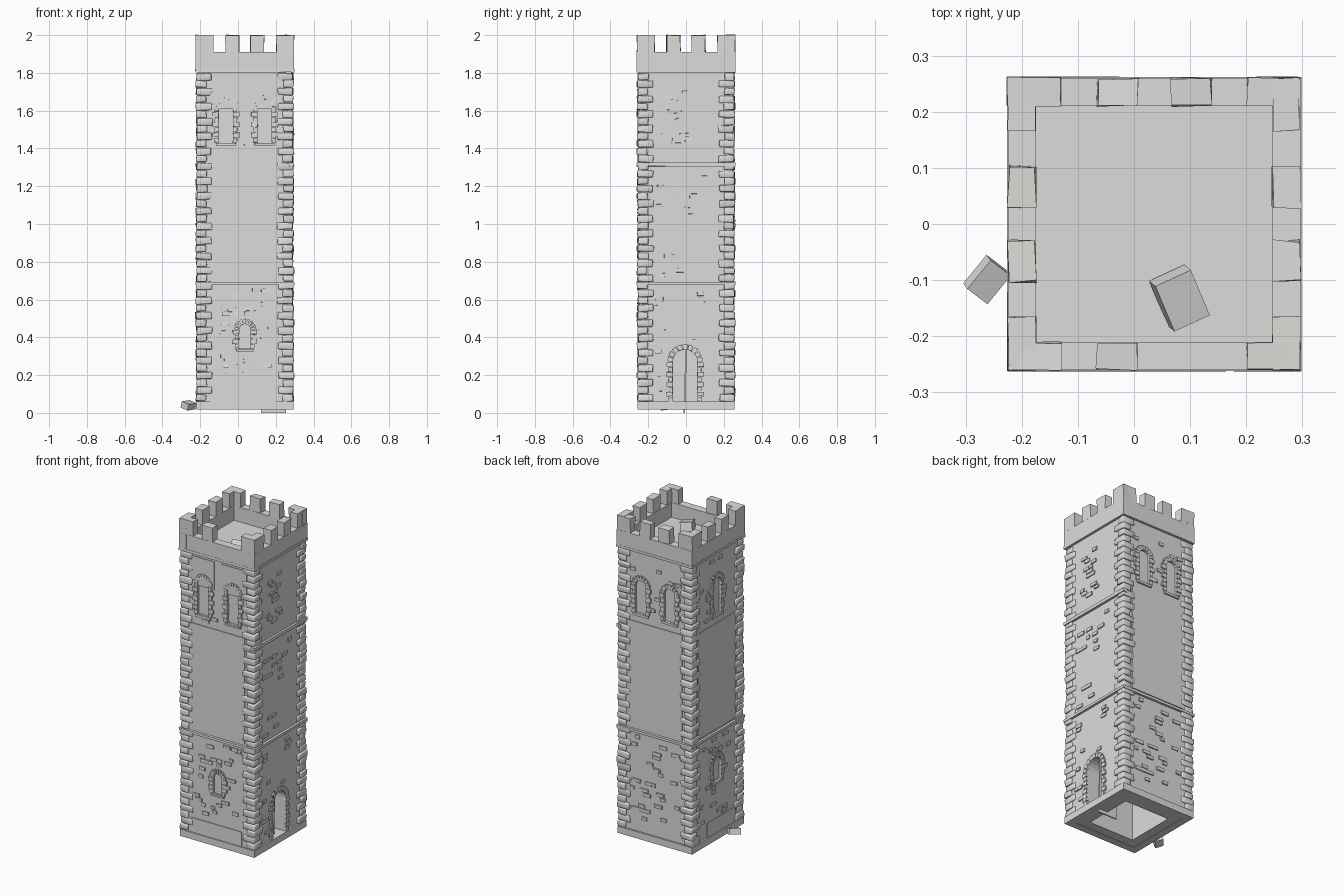
import bpy, bmesh, math, random
from mathutils import Matrix, Vector

if "Cube" in bpy.data.objects:
    bpy.data.objects.remove(bpy.data.objects["Cube"])

random.seed(7)
CX = 0.036          # tower axis
R = 0.247           # half width of the wall
FRONT, RIGHT, BACK, LEFT = range(4)

stone = bpy.data.materials.new("pale stone")
stone.diffuse_color = (0.72, 0.72, 0.70, 1)
stone.use_nodes = True
stone.node_tree.nodes["Principled BSDF"].inputs["Base Color"].default_value = stone.diffuse_color


def side(k):
    """Frame of one tower side: u along the side, -y outward."""
    return Matrix.Translation((CX, 0, 0)) @ Matrix.Rotation(k * math.pi / 2, 4, 'Z')


def block(bm, k, u, r, z, w, d, h, jit=0.0, tilt=0.0):
    """Stone block centred at u, distance r from the axis, height z."""
    m = (side(k) @ Matrix.Translation((u, -r, z)) @ Matrix.Rotation(tilt, 4, 'Y')
         @ Matrix.Diagonal((w, d, h, 1)))
    verts = bmesh.ops.create_cube(bm, size=1, matrix=m)['verts']
    for v in verts:
        v.co += Vector([random.uniform(-jit, jit) for _ in range(3)])


def arch(bm, k, u, z0, z1, w, r0, r1):
    """Round-headed prism between distances r0 and r1."""
    rad = w / 2
    pts = [(u - rad, z0), (u + rad, z0)]
    pts += [(u + rad * math.cos(a * math.pi / 10), z1 - rad + rad * math.sin(a * math.pi / 10))
            for a in range(11)]
    m = side(k)
    a = [bm.verts.new(m @ Vector((p[0], -r0, p[1]))) for p in pts]
    b = [bm.verts.new(m @ Vector((p[0], -r1, p[1]))) for p in pts]
    n = len(pts)
    bm.faces.new(a)
    bm.faces.new(b[::-1])
    for i in range(n):
        bm.faces.new((a[i], b[i], b[(i + 1) % n], a[(i + 1) % n]))


def surround(bm, k, u, z0, z1, w, sill=True):
    """Jamb stones, arch stones and a sill around an opening."""
    rad, spring = w / 2, z1 - w / 2
    n = max(2, round((spring - z0) / 0.028))
    step = (spring - z0) / n
    for i in range(n):
        for s in (-1, 1):
            bw = 0.034 if i % 2 else 0.022
            block(bm, k, u + s * (rad + bw / 2), R, z0 + step * (i + .5), bw, .018, step * .88, .0015)
    n = 9
    for i in range(n):
        a = math.pi * (i + .5) / n
        c = rad + .014
        block(bm, k, u + c * math.cos(a), R, spring + c * math.sin(a),
              .028, .018, math.pi * c / n * .85, .0012, -a)
    if sill:
        block(bm, k, u, R, z0 - .008, w + .03, .02, .014, .001)


def make(name, bm, smooth=False):
    bmesh.ops.remove_doubles(bm, verts=bm.verts, dist=1e-6)
    bmesh.ops.recalc_face_normals(bm, faces=bm.faces)
    me = bpy.data.meshes.new(name)
    bm.to_mesh(me)
    bm.free()
    me.materials.append(stone)
    ob = bpy.data.objects.new(name, me)
    bpy.context.collection.objects.link(ob)
    if smooth:
        for p in me.polygons:
            p.use_smooth = True
    return ob


def cut(target, cutter):
    mod = target.modifiers.new("cut", 'BOOLEAN')
    mod.operation, mod.solver, mod.object = 'DIFFERENCE', 'EXACT', cutter
    cutter.hide_render = True
    bpy.context.view_layer.objects.active = target
    bpy.ops.object.modifier_apply(modifier=mod.name)
    bpy.data.objects.remove(cutter)


# openings: side, u, bottom, top, width
windows = [(FRONT, -.1, 1.43, 1.66, .075), (FRONT, .105, 1.43, 1.66, .075),
           (BACK, -.1, 1.42, 1.63, .075), (BACK, .1, 1.42, 1.63, .075),
           (LEFT, 0, 1.42, 1.65, .075), (LEFT, 0, .38, .53, .075),
           (FRONT, 0, .34, .47, .06)]
door = (RIGHT, -.005, .06, .335, .13)

# main wall, hollow at the foot, with door and shallow blind windows
bm = bmesh.new()
block(bm, 0, 0, 0, .92, 2 * R, 2 * R, 1.8)
wall = make("tower_wall", bm)
bm = bmesh.new()
block(bm, 0, 0, 0, .3, .31, .31, .66)
cut(wall, make("hollow_cutter", bm))
bm = bmesh.new()
for w in windows:
    arch(bm, *w, R - .008, R + .05)
arch(bm, *door, .12, .32)
cut(wall, make("opening_cutter", bm))

# stone surrounds
bm = bmesh.new()
for w in windows:
    surround(bm, *w)
surround(bm, *door, sill=False)
make("opening_surrounds", bm)

# plinth
bm = bmesh.new()
for k in range(4):
    block(bm, k, 0, .235, .039, .514, .046, .042)
make("plinth", bm)

# string courses (the middle one only on the door side)
bm = bmesh.new()
for k in range(4):
    block(bm, k, 0, .247, .686, .523, .03, .016, .001, random.uniform(-.006, .006))
    block(bm, k, 0, .247, 1.811, .523, .03, .016, .001, random.uniform(-.006, .006))
block(bm, RIGHT, 0, .247, 1.315, .523, .03, .020, .001, .005)
make("string_courses", bm)

# alternating corner stones
bm = bmesh.new()
for k in range(4):
    n = 44
    for i in range(n):
        z = .06 + (i + .5) * 1.74 / n
        long_u = (i + k) % 2
        w, d = (.082, .055) if long_u else (.055, .082)
        o = .259 + random.uniform(-.005, .001)
        block(bm, k, -o + w / 2, o - d / 2, z, w, d, .037, .0035, random.uniform(-.05, .05))
quoins = make("corner_stones", bm, True)
bpy.ops.object.select_all(action='DESELECT')
quoins.select_set(True)
bpy.context.view_layer.objects.active = quoins
bev = quoins.modifiers.new("soft edges", 'BEVEL')
bev.width, bev.segments = .005, 2

# plain plaster panels: side, u range, z range
bm = bmesh.new()
panels = [(k, -.185, .185, .705, 1.365) for k in (FRONT, BACK, LEFT)]
panels += [(FRONT, -.185, -.025, 1.61, 1.785), (FRONT, .02, .2, 1.61, 1.785),
           (FRONT, -.185, .165, .06, .15), (LEFT, -.1, .185, .06, .15)]
for k, u0, u1, z0, z1 in panels:
    block(bm, k, (u0 + u1) / 2, R, (z0 + z1) / 2, u1 - u0, .009, z1 - z0)
make("plain_panels", bm)

# scattered raised bricks: side, count, u range, z range
bm = bmesh.new()
patches = [(FRONT, 38, -.16, .15, .2, .66), (FRONT, 8, -.16, .17, 1.40, 1.60),
           (RIGHT, 16, -.13, .03, 1.42, 1.72), (RIGHT, 12, -.14, .12, 1.02, 1.29),
           (RIGHT, 5, -.14, -.02, .73, .84), (RIGHT, 7, -.15, .14, .38, .62),
           (RIGHT, 6, -.17, -.11, .1, .36), (BACK, 30, -.16, .16, .15, .65),
           (BACK, 14, -.16, .16, 1.39, 1.77), (LEFT, 20, -.16, .16, .17, .65),
           (LEFT, 12, -.16, .16, 1.39, 1.77)]
for k, n, u0, u1, z0, z1 in patches:
    for _ in range(n):
        u = random.uniform(u0, u1)
        z = z0 + round(random.uniform(0, z1 - z0) / .025) * .025
        if any(q[0] == k and abs(u - q[1]) < q[4] / 2 + .03 and q[2] - .02 < z < q[3] + .03
               for q in windows + [door]):
            continue
        block(bm, k, u, R, z, random.uniform(.025, .055), .014, .020, .0015)
make("raised_bricks", bm)

# parapet wall
bm = bmesh.new()
for k in range(4):
    block(bm, k, 0, .2355, 1.865, .522, .05, .092)
make("parapet", bm)

# merlons: L-shaped corners, two between; one on the front has fallen
bm = bmesh.new()
for k in range(4):
    for s in (-1, 1):
        block(bm, k, s * .213, .2355, 1.955, .094, .049, .09, .002)
        if (k, s) != (FRONT, 1):
            block(bm, k, s * .066, .2355, 1.955, .072, .049, .09, .003)
make("merlons", bm)


def fallen(name, loc, rot, size):
    bm = bmesh.new()
    m = Matrix.Translation(loc)
    for ang, ax in zip(rot, "ZYX"):
        m = m @ Matrix.Rotation(ang, 4, ax)
    bmesh.ops.create_cube(bm, size=1, matrix=m @ Matrix.Diagonal((*size, 1)))
    make(name, bm)


# fallen stones on the roof and at the foot
fallen("fallen_merlon", (.081, -.132, 1.842), (.43, .12, .25), (.07, .09, .055))
fallen("fallen_stone", (-.262, -.099, .04), (-.65, .35, .1), (.048, .066, .035))

# thin door leaf swung inward, standing down to the ground
bm = bmesh.new()
block(bm, RIGHT, -.004, .152, .165, .008, .13, .33, 0, .03)
make("open_door", bm)
